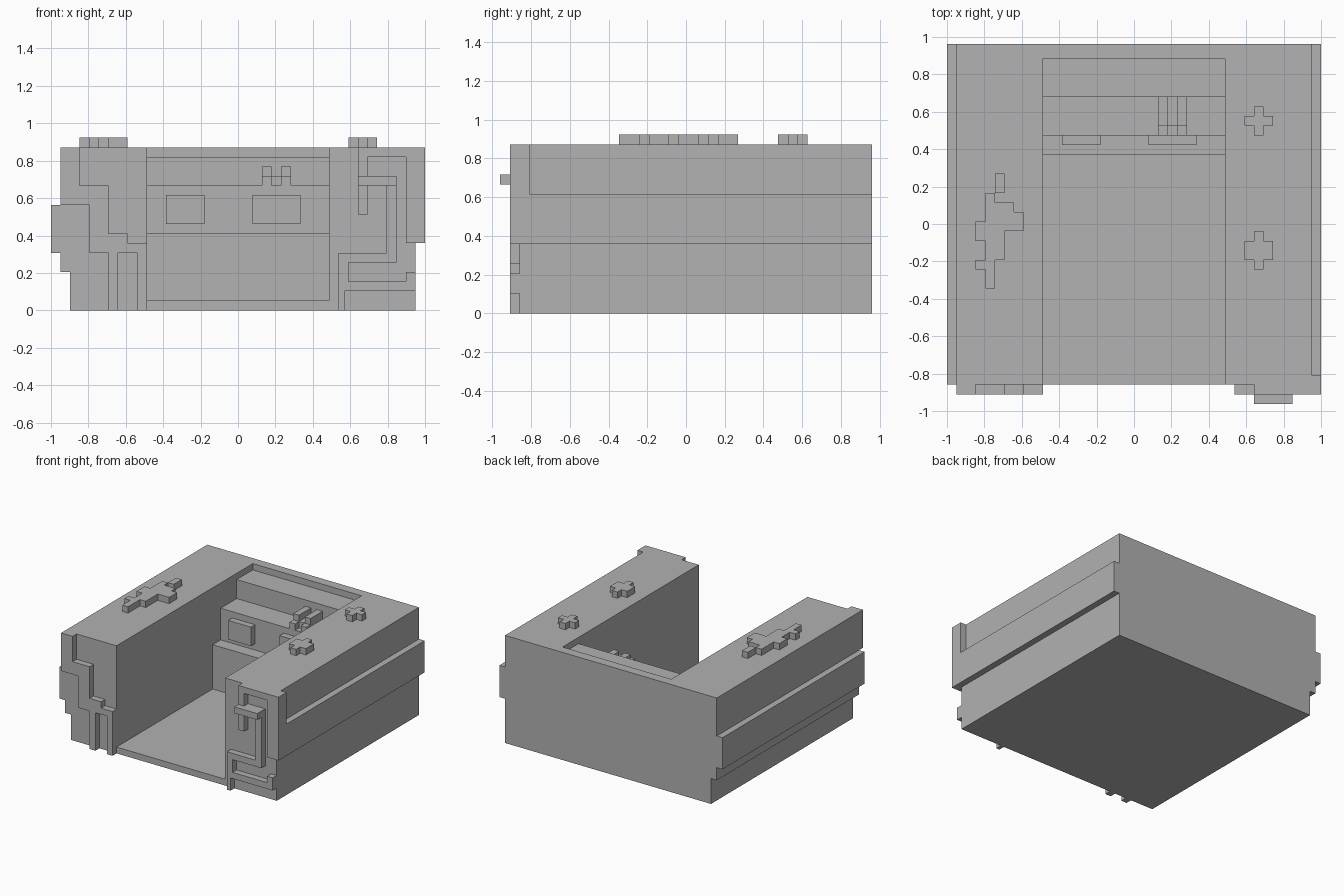
import bpy
import bmesh
from mathutils import Vector

default_cube = bpy.data.objects.get("Cube")
if default_cube:
    bpy.data.objects.remove(default_cube, do_unlink=True)

# Everything sits on a block grid, 39 blocks wide
UNIT = 2 / 39
ORIGIN = Vector((19.5, 18.75, 0))

stone = bpy.data.materials.new("plain grey")
stone.use_nodes = True
grey = (0.445, 0.445, 0.445, 1)
stone.diffuse_color = grey
stone.node_tree.nodes["Principled BSDF"].inputs["Base Color"].default_value = grey


def prism(name, axis, low, high, *path):
    """Extrude a right-angled outline along an axis.
    The path starts at a corner, then gives alternating horizontal and vertical stops."""
    count = len(path)
    outline = []
    for i in range(0, count, 2):
        outline.append((path[i], path[i + 1]))
        outline.append((path[(i + 2) % count], path[i + 1]))

    def place(point):
        coords = list(point)
        coords.insert("xyz".index(axis), low)
        return (Vector(coords) - ORIGIN) * UNIT

    bm = bmesh.new()
    face = bm.faces.new([bm.verts.new(place(point)) for point in outline])
    result = bmesh.ops.extrude_face_region(bm, geom=[face])
    moved = [item for item in result["geom"] if isinstance(item, bmesh.types.BMVert)]
    offset = Vector((0, 0, 0))
    offset["xyz".index(axis)] = (high - low) * UNIT
    bmesh.ops.translate(bm, verts=moved, vec=offset)
    bmesh.ops.recalc_face_normals(bm, faces=bm.faces)

    mesh = bpy.data.meshes.new(name)
    bm.to_mesh(mesh)
    bm.free()
    mesh.materials.append(stone)
    obj = bpy.data.objects.new(name, mesh)
    bpy.context.collection.objects.link(obj)
    return obj


def box(name, x, y, z):
    """Block spanning the given ranges."""
    return prism(name, "z", z[0], z[1], x[0], y[0], x[1], y[1])


BACK, FRONT, RELIEF, TOP = 37.5, 2, 1, 17

# Side walls with stepped outer faces
prism("left_hand_wall", "y", FRONT, BACK,
      2, 0, 10, TOP, 1, 11, 0, 6, 1, 4)
prism("right_hand_wall", "y", FRONT, BACK,
      29, 0, 38, 7, 39, 12, 38, TOP)
box("wall_corner_post", (38, 39), (FRONT, 3), (12, TOP))

# Floor rising through a stepped console to the back wall
prism("floor_and_console", "x", 10, 29,
      FRONT, 0, BACK, TOP, 36, 16, 32, 13, 28, 8, 26, 1)

# Raised panels on the console face
box("small_console_panel", (12, 16), (27, 28), (9, 12))
box("large_console_panel", (21, 26), (27, 28), (9, 12))

# Pair of stepped levers joined by a low block
for side, x in (("first", 22), ("second", 24)):
    prism(side + "_lever", "x", x, x + 1,
          28, 13, 32, 15, 29, 14)
box("lever_bridge", (23, 24), (29, 32), (13, 14))

# Raised relief on the front ends of the walls
prism("stepped_front_relief", "y", RELIEF, FRONT,
      1, TOP, 3, 13, 6, 8, 8, 7, 10, 0, 9, 6, 7, 0, 6, 6, 4, 11)
prism("front_corner_frame", "y", RELIEF, FRONT,
      32, TOP, 39, 7, 37, 16, 33, 10)
prism("front_pipe_relief", "y", RELIEF, FRONT,
      35, 14, 36, 5, 31, 3, 37, 4, 38, 2, 30.6, 0, 30, 6)
box("front_handle", (32, 36), (0, FRONT), (13, 14))

# Raised patches on top of the walls
prism("wall_top_patch", "z", TOP, TOP + 1,
      4, 12, 5, 15, 6, 18, 8, 20, 7, 21, 5, 22, 4, 19, 3, 17, 4, 15, 3, 14)
box("wall_top_stub", (5, 6), (22, 24), (TOP, TOP + 1))
for place_name, start, end in (("front", 14, 18), ("back", 28, 31)):
    prism(place_name + "_cross", "z", TOP, TOP + 1,
          32, start, 33, start + 1, 34, end - 1,
          33, end, 32, end - 1, 31, start + 1)
